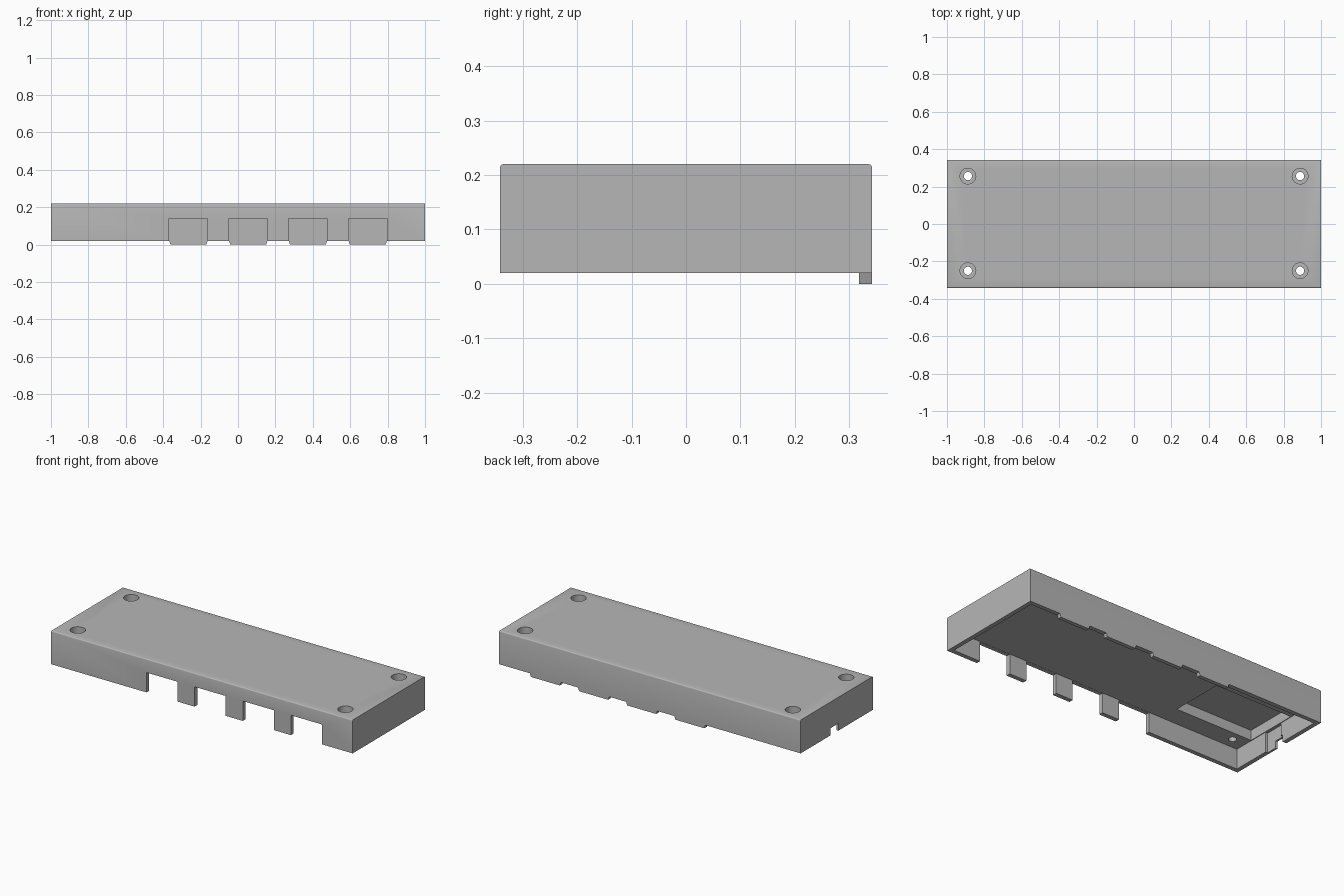
import bpy
import bmesh
from mathutils import Vector

old = bpy.data.objects.get("Cube")
if old:
    bpy.data.objects.remove(old, do_unlink=True)

grey = bpy.data.materials.new("plain_grey")
grey.use_nodes = True
colour = (0.47, 0.47, 0.47, 1)
grey.diffuse_color = colour
grey.node_tree.nodes["Principled BSDF"].inputs["Base Color"].default_value = colour


def new_object(name, bm):
    mesh = bpy.data.meshes.new(name)
    bm.to_mesh(mesh)
    bm.free()
    mesh.materials.append(grey)
    obj = bpy.data.objects.new(name, mesh)
    bpy.context.scene.collection.objects.link(obj)
    return obj


def box(name, x, y, z, taper=0.0):
    """Box from (min, max) ranges; taper narrows the lower end in x."""
    bm = bmesh.new()
    bmesh.ops.create_cube(bm, size=1)
    for v in bm.verts:
        low = v.co.z < 0
        v.co = Vector([r[0] if c < 0 else r[1] for c, r in zip(v.co, (x, y, z))])
        if low:
            v.co.x += taper if v.co.x < sum(x) / 2 else -taper
    return new_object(name, bm)


def cylinder(name, x, y, z, radius):
    bm = bmesh.new()
    bmesh.ops.create_cone(bm, cap_ends=True, segments=32, radius1=radius,
                          radius2=radius, depth=z[1] - z[0])
    bmesh.ops.translate(bm, verts=bm.verts, vec=(x, y, sum(z) / 2))
    return new_object(name, bm)


def cut(target, cutter):
    cutter.hide_render = True
    mod = target.modifiers.new("cut", "BOOLEAN")
    mod.operation = "DIFFERENCE"
    mod.solver = "EXACT"
    mod.object = cutter
    bpy.context.view_layer.objects.active = target
    bpy.ops.object.modifier_apply(modifier=mod.name)
    bpy.data.objects.remove(cutter, do_unlink=True)


HALF_Y, BASE, TOP, CEILING, WALL = 0.342, 0.02, 0.22, 0.14, 0.026
INNER_X, INNER_Y = 1 - WALL, HALF_Y - WALL

# Outer shell with softly rounded long top edges
cover = box("cover", (-1, 1), (-HALF_Y, HALF_Y), (BASE, TOP))
bm = bmesh.new()
bm.from_mesh(cover.data)
edges = [e for e in bm.edges
         if all(v.co.z > CEILING for v in e.verts) and e.calc_length() > 1]
bmesh.ops.bevel(bm, geom=edges, offset=0.006, segments=3, profile=0.5, affect="EDGES")
bm.to_mesh(cover.data)
bm.free()

# Hollow underside and the deeper pocket beside the right end
cut(cover, box("hollow", (-INNER_X, INNER_X), (-INNER_Y, INNER_Y), (-0.1, CEILING)))
cut(cover, box("pocket", (-0.97, -0.46), (-0.195, 0.13), (0.1, 0.2)))

# Cable recess and opening in the right end wall
cut(cover, box("recess", (-0.988, -0.9), (-0.08, 0.045), (-0.1, CEILING - 0.001)))
cut(cover, box("opening", (-1.1, -0.9), (-0.015, 0.06), (-0.1, 0.063)))

# Front openings and matching rear tabs
for i in range(4):
    left = -0.368 + i * 0.3195
    span = (left, left + 0.206)
    cut(cover, box("front_opening", span, (-0.5, -0.3), (-0.1, CEILING - 0.001)))
    box(f"rear_tab_{i + 1}", span, (0.318, HALF_Y), (0, BASE), taper=0.007)

# Counterbored screw holes
for x in (-0.888, 0.888):
    for y in (-0.25, 0.256):
        cut(cover, cylinder("screw_hole", x, y, (0.1, 0.3), 0.022))
        cut(cover, cylinder("counterbore", x, y, (0.18, 0.3), 0.042))

# Smooth rounded surfaces while keeping edges sharp
bpy.ops.object.select_all(action="DESELECT")
cover.select_set(True)
bpy.context.view_layer.objects.active = cover
bpy.ops.object.shade_smooth_by_angle(angle=0.6)
